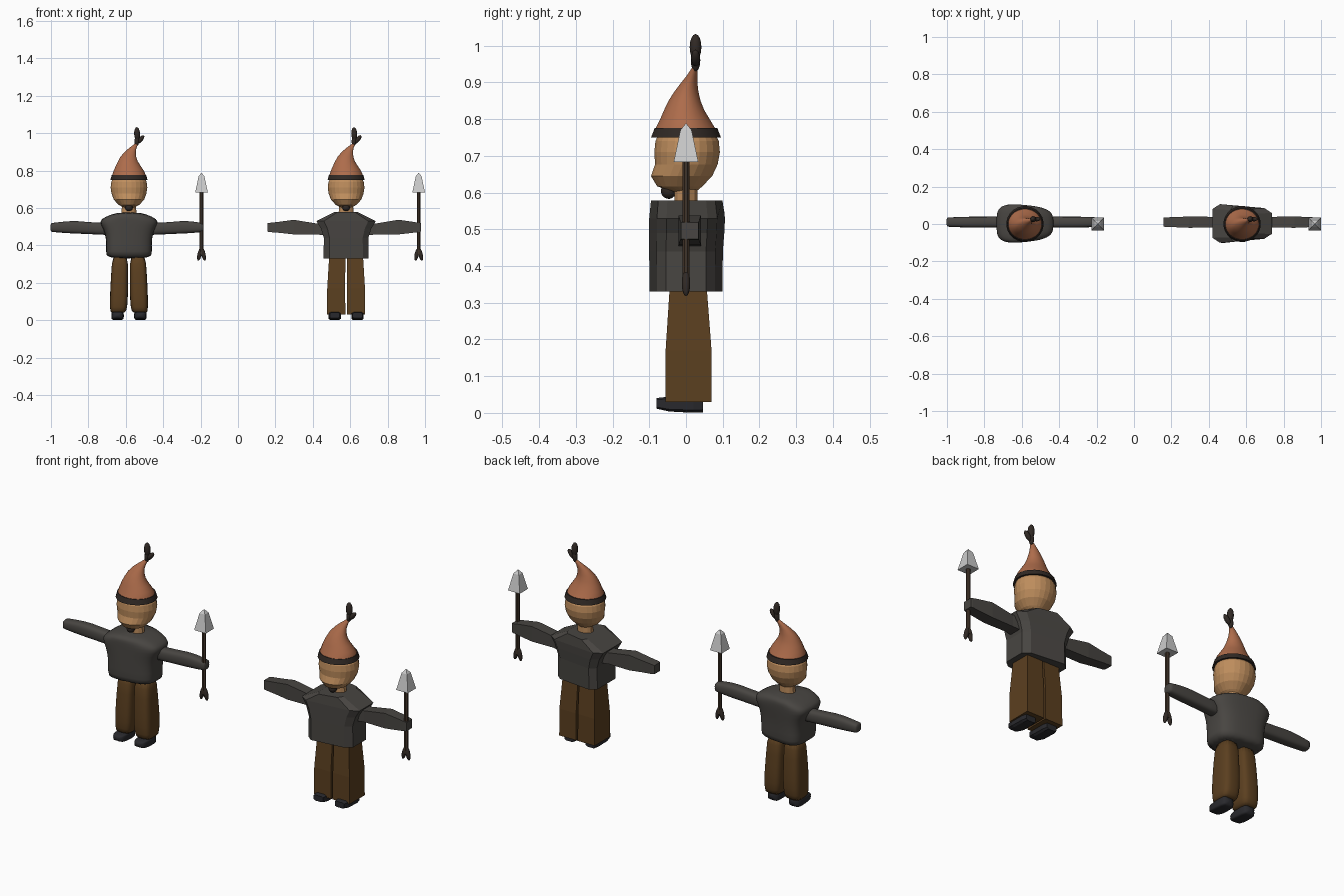
import bpy, bmesh, math
from mathutils import Vector

if "Cube" in bpy.data.objects:
    bpy.data.objects.remove(bpy.data.objects["Cube"])


def material(name, r, g, b):
    m = bpy.data.materials.new(name)
    m.diffuse_color = (r, g, b, 1)
    m.use_nodes = True
    m.node_tree.nodes["Principled BSDF"].inputs["Base Color"].default_value = m.diffuse_color
    return m


CLOTH = material("grey_cloth", .065, .06, .054)
TROUSER = material("brown_cloth", .105, .05, .014)
FELT = material("orange_felt", .42, .15, .07)
SKIN = material("skin", .52, .27, .11)
BLACK = material("black_leather", .022, .022, .026)
DARK = material("dark_trim", .03, .022, .018)
WOOD = material("dark_wood", .055, .035, .022)


def finish(name, bm, mat, smooth, levels=0):
    bmesh.ops.recalc_face_normals(bm, faces=bm.faces)
    me = bpy.data.meshes.new(name)
    bm.to_mesh(me)
    bm.free()
    ob = bpy.data.objects.new(name, me)
    bpy.context.collection.objects.link(ob)
    if mat:
        me.materials.append(mat)
    if smooth:
        me.polygons.foreach_set("use_smooth", [True] * len(me.polygons))
        if not levels:
            me.set_sharp_from_angle(angle=math.radians(40))
    if levels:
        ob.modifiers.new("round", 'SUBSURF').levels = levels
        ob.modifiers["round"].render_levels = levels
    return ob


def loft(name, x0, rings, n, power, mat=None, axis='z', smooth=False, levels=0, taper=0):
    """Skin superellipse rings: (position on axis, centre u, v, radius u, v)."""
    bm = bmesh.new()
    loops = []
    for a, cu, cv, ru, rv in rings:
        loop = []
        for i in range(n):
            t = 2 * math.pi * (i + .5) / n
            c, s = math.cos(t), math.sin(t)
            c = math.copysign(abs(c) ** (2 / power), c)
            s = math.copysign(abs(s) ** (2 / power), s)
            u, v = cu + ru * c, cv + rv * s * (1 - taper * max(0, c))
            p = {'z': (u, v, a), 'x': (a, u, v), 'y': (u, a, v)}[axis]
            loop.append(bm.verts.new((p[0] + x0, p[1], p[2])))
        loops.append(loop)
    for a, b in zip(loops, loops[1:]):
        for i in range(n):
            j = (i + 1) % n
            bm.faces.new((a[i], a[j], b[j], b[i]))
    bm.faces.new(loops[0])
    bm.faces.new(loops[-1])
    return finish(name, bm, mat, smooth, levels)


def lobe(name, x0, p, q, r, mat):
    """Small egg-shaped lump between two points."""
    bm = bmesh.new()
    bmesh.ops.create_uvsphere(bm, u_segments=12, v_segments=8, radius=1)
    p, q = Vector(p), Vector(q)
    bmesh.ops.scale(bm, vec=(r, r, (q - p).length / 2), verts=bm.verts)
    ob = finish(name, bm, mat, True)
    ob.rotation_mode = 'QUATERNION'
    ob.rotation_quaternion = (q - p).to_track_quat('Z', 'Y')
    ob.location = (p + q) / 2 + Vector((x0, 0, 0))


def figure(tag, x0, soft):
    lv = 1 if soft else 0

    # Legs and shoes
    for side, s in (("left", -1), ("right", 1)):
        if soft:
            legs = [(.035, s * .06, .005, .040, .050), (.06, s * .055, .007, .047, .060),
                    (.15, s * .053, .007, .049, .063), (.25, s * .05, .006, .045, .055),
                    (.36, s * .047, .006, .044, .050)]
            loft(f"{tag}_{side}_leg", x0, legs, 16, 3.5, TROUSER, smooth=True, levels=1)
        else:
            legs = [(.03, s * .053, .007, .050, .064), (.17, s * .053, .007, .049, .064),
                    (.35, s * .047, .006, .044, .051)]
            loft(f"{tag}_{side}_leg", x0, legs, 4, 30, TROUSER)
        shoe = [(-.08, s * .061, .026, .027, .015), (-.045, s * .061, .024, .034, .021),
                (.02, s * .061, .024, .034, .024), (.046, s * .061, .025, .028, .024)]
        loft(f"{tag}_{side}_shoe", x0, shoe, 16 if soft else 8, 5, BLACK, 'y', soft, lv)

    # Tunic with sloping shoulders
    tunic = [(.33, 0, 0, .124, .102), (.36, 0, 0, .123, .103), (.44, 0, 0, .122, .103),
             (.49, 0, .002, .138, .105), (.53, 0, .003, .163, .106), (.552, 0, .003, .13, .105),
             (.578, 0, .002, .065, .1)]
    if not soft:
        tunic = tunic[:1] + tunic[2:5] + tunic[6:]
    loft(f"{tag}_tunic", x0, tunic, 20 if soft else 8, 4 if soft else 6, CLOTH,
         smooth=soft, levels=lv, taper=.28)

    # Sleeves, swelling at the elbow
    for side, s, end in (("left", -1, .42), ("right", 1, .40)):
        k = .9 if soft else 1
        arm = [(s * .08, .01, .49, .035, .04), (s * .16, .01, .488, .029, .030),
               (s * .28, .01, .498, .031, .040 * k), (s * .35, .01, .497, .028, .031),
               (s * (end - .01), .01, .496, .026, .025), (s * end, .01, .496, .024, .023)]
        loft(f"{tag}_{side}_arm", x0, arm, 12 if soft else 4, 3 if soft else 30,
             CLOTH, 'x', soft, lv)

    # Neck and head with protruding jaw
    loft(f"{tag}_neck", x0, [(.56, 0, 0, .042, .033), (.63, 0, 0, .038, .033)], 12, 2, SKIN)
    head = [(.603, 0, -.005, .03, .033), (.617, 0, -.017, .056, .062),
            (.645, 0, -.012, .082, .084), (.677, 0, .001, .094, .086),
            (.71, 0, .003, .099, .090), (.74, 0, .003, .095, .087),
            (.77, 0, .002, .08, .073), (.79, 0, 0, .06, .05)]
    loft(f"{tag}_head", x0, head, 24, 2, SKIN)

    # Chin beard
    lobe(f"{tag}_beard", x0, (0, -.05, .625), (0, -.045, .583), .021, DARK)

    # Swaying pointed hat, hat band and tassel
    hat = [(.765, 0, 0, .092, .088), (.78, 0, -.002, .089, .079), (.80, -.001, -.003, .081, .068),
           (.825, -.004, -.005, .067, .055), (.85, -.006, -.004, .053, .044),
           (.875, -.003, .001, .042, .033), (.90, .007, .009, .030, .022),
           (.92, .02, .017, .020, .014), (.943, .04, .025, .009, .007)]
    loft(f"{tag}_hat", x0, hat, 24, 2, FELT, smooth=True)
    loft(f"{tag}_hat_band", x0, [(.75, 0, 0, .1, .096), (.776, 0, 0, .093, .086)],
         24, 2, DARK, smooth=True)
    lobe(f"{tag}_tassel_low", x0, (.04, .026, .93), (.045, .026, .99), .013, DARK)
    lobe(f"{tag}_tassel_top", x0, (.045, .026, .96), (.042, .026, 1.032), .016, DARK)
    lobe(f"{tag}_tassel_side", x0, (.045, .026, .945), (.08, .026, .988), .012, DARK)

    # Spear: shaft, square head and bow at the foot
    xs = x0 + .388
    loft(f"{tag}_spear_shaft", xs, [(.35, 0, 0, .0105, .0105), (.69, 0, 0, .0105, .0105)], 8, 2, WOOD)
    loft(f"{tag}_spear_head", xs, [(.684, 0, 0, .034, .034), (.77, 0, 0, .0155, .0155),
                                   (.788, 0, 0, .001, .001)], 4, 50)
    for side, s in (("left", -1), ("right", 1)):
        lobe(f"{tag}_spear_bow_{side}", xs, (s * .002, 0, .388), (s * .018, 0, .318), .0115, DARK)


figure("smooth", -.583, True)
figure("faceted", .578, False)
